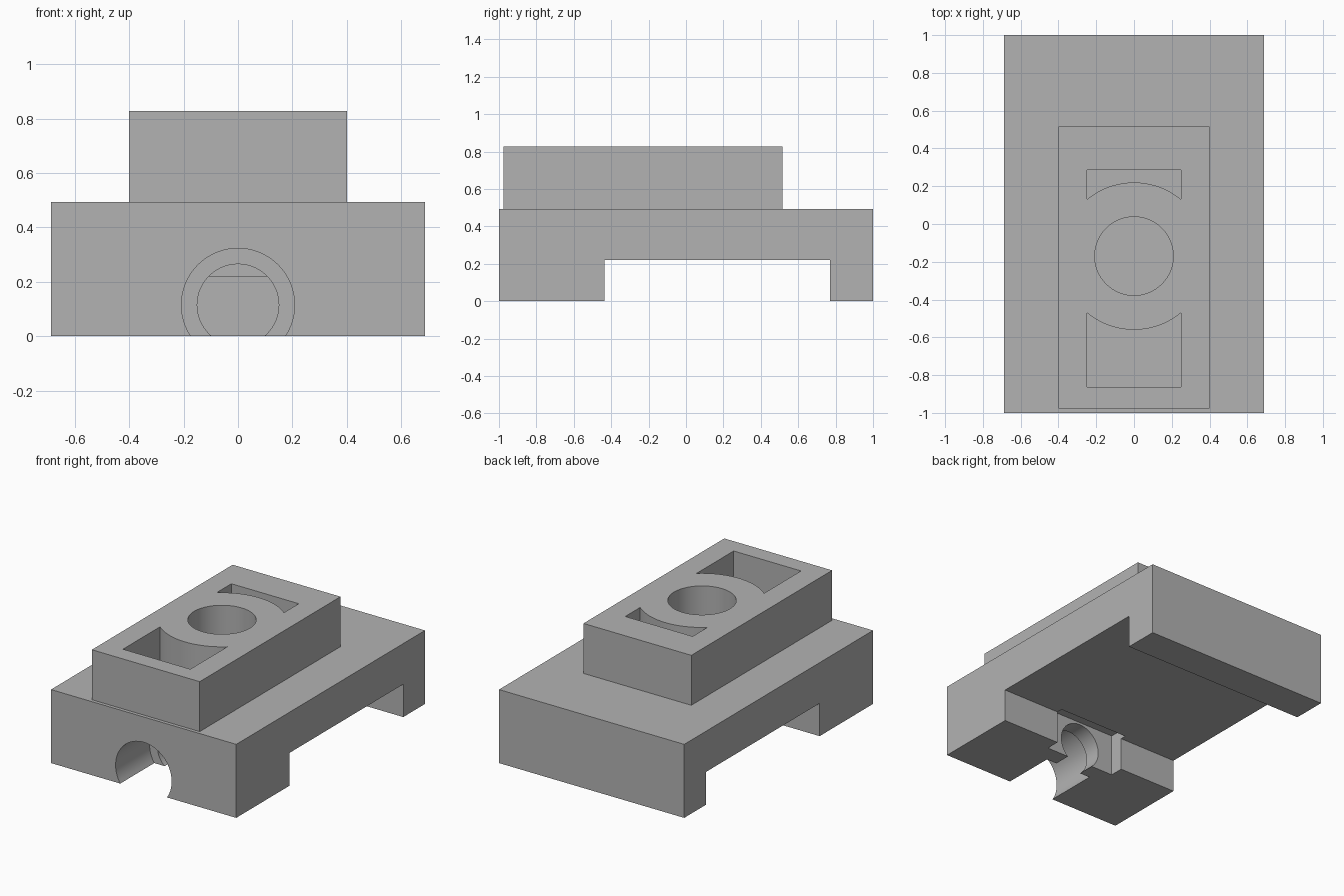
import bpy, bmesh, math
from mathutils import Matrix

if "Cube" in bpy.data.objects:
    bpy.data.objects.remove(bpy.data.objects["Cube"])

grey = bpy.data.materials.new("plain grey")
grey.diffuse_color = (0.45, 0.45, 0.45, 1)
grey.use_nodes = True
grey.node_tree.nodes["Principled BSDF"].inputs["Base Color"].default_value = grey.diffuse_color


def prism(name, points, axis, start, end):
    """Extrude a closed 2D outline: axis X uses (y, z), Y uses (x, z), Z uses (x, y)."""
    place = {"X": lambda a, b: (start, a, b),
             "Y": lambda a, b: (a, start, b),
             "Z": lambda a, b: (a, b, start)}[axis]
    step = [(end - start) if axis == c else 0 for c in "XYZ"]
    bm = bmesh.new()
    face = bm.faces.new([bm.verts.new(place(a, b)) for a, b in points])
    new = bmesh.ops.extrude_face_region(bm, geom=[face])["geom"]
    bmesh.ops.translate(bm, vec=step, verts=[v for v in new if isinstance(v, bmesh.types.BMVert)])
    bmesh.ops.recalc_face_normals(bm, faces=bm.faces)
    mesh = bpy.data.meshes.new(name)
    bm.to_mesh(mesh)
    bm.free()
    obj = bpy.data.objects.new(name, mesh)
    bpy.context.collection.objects.link(obj)
    mesh.materials.append(grey)
    return obj


def rect(a0, b0, a1, b1):
    return [(a0, b0), (a1, b0), (a1, b1), (a0, b1)]


def arc(ca, cb, r, t0, t1, n):
    return [(ca + r * math.cos(t0 + (t1 - t0) * i / n),
             cb + r * math.sin(t0 + (t1 - t0) * i / n)) for i in range(n + 1)]


def circle(ca, cb, r, n=64):
    return arc(ca, cb, r, 0, math.tau, n)[:-1]


def carve(obj, cutters):
    """Subtract each cutter, then tidy it away and shade the curved walls smooth."""
    bpy.context.view_layer.objects.active = obj
    for cutter in cutters:
        mod = obj.modifiers.new("cut", "BOOLEAN")
        mod.operation, mod.solver, mod.object = "DIFFERENCE", "EXACT", cutter
        bpy.ops.object.modifier_apply(modifier=mod.name)
        bpy.data.objects.remove(cutter)
    bpy.ops.object.select_all(action="DESELECT")
    obj.select_set(True)
    bpy.ops.object.shade_smooth_by_angle(angle=math.radians(30))


# Bridge-shaped base with a wide channel underneath
H = 0.493
base = prism("base", [(-1, 0), (-0.435, 0), (-0.435, 0.22), (0.77, 0.22),
                      (0.77, 0), (1, 0), (1, H), (-1, H)], "X", -0.687, 0.687)

# Stepped bore through the front foot, ending in a rectangular groove
carve(base, [
    prism("groove_cutter", rect(-0.26, -0.1, 0.26, 0.28), "Y", -0.527, -0.395),
    prism("wide_bore_cutter", circle(0, 0.115, 0.208), "Y", -1.1, -0.64),
    prism("narrow_bore_cutter", circle(0, 0.115, 0.15), "Y", -0.7, -0.48),
])

# Raised block on top
block = prism("top_block", rect(-0.4, -0.977, 0.4, 0.515), "Z", H, 0.828)

# Round well flanked by two pockets with concentric curved walls
CY, R, W = -0.17, 0.39, 0.25
half = math.asin(W / R)
up, down = math.pi / 2, -math.pi / 2
rear = arc(0, CY, R, up - half, up + half, 24) + [(-W, 0.287), (W, 0.287)]
front = arc(0, CY, R, down - half, down + half, 24) + [(W, -0.862), (-W, -0.862)]
carve(block, [
    prism("well_cutter", circle(0, CY, 0.208), "Z", 0.4, 0.9),
    prism("rear_pocket_cutter", rear, "Z", 0.4, 0.9),
    prism("front_pocket_cutter", front, "Z", 0.4, 0.9),
])
